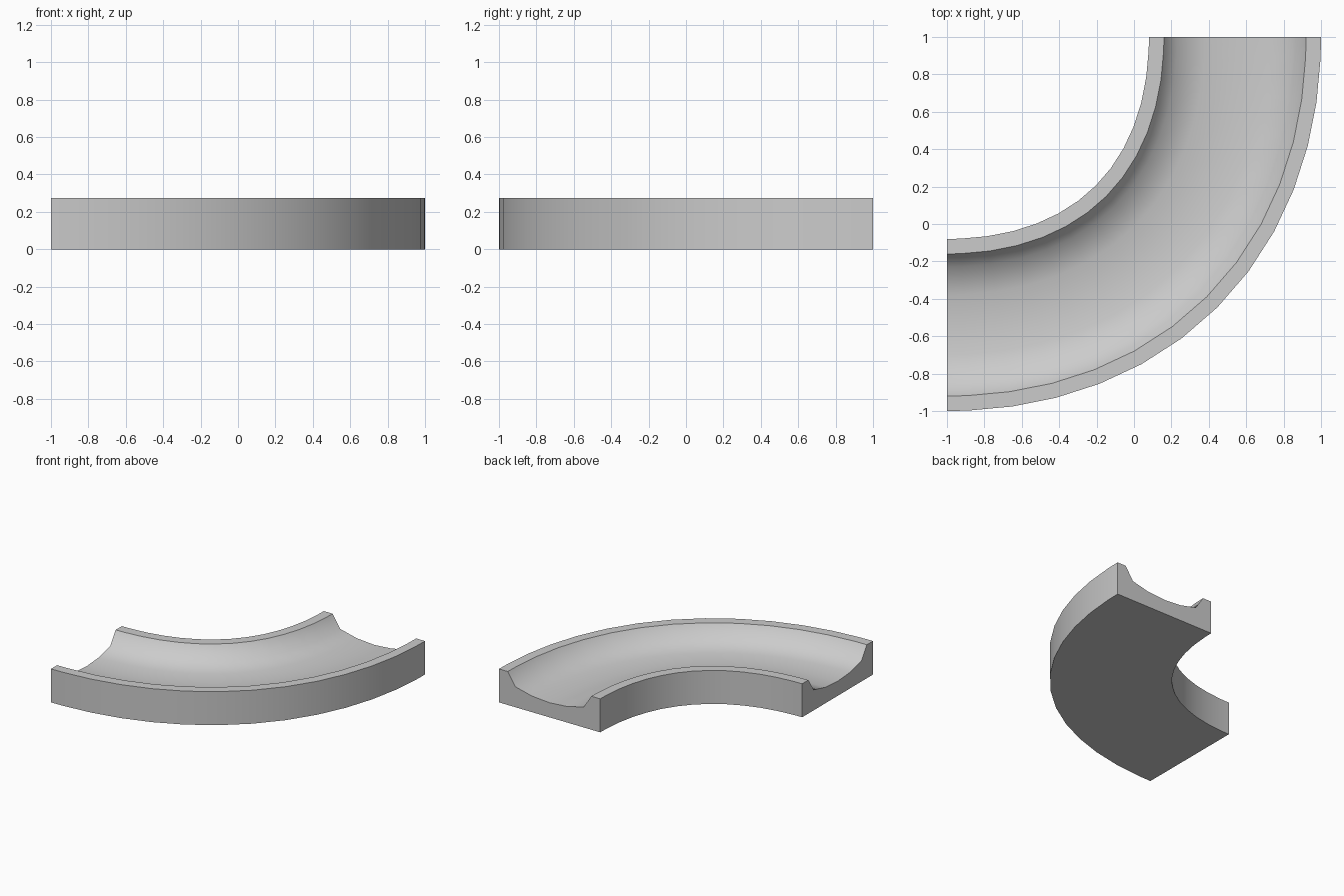
import bpy, bmesh, math
from mathutils import Vector

if "Cube" in bpy.data.objects:
    bpy.data.objects.remove(bpy.data.objects["Cube"])

# Cross-section of the trough: (offset from the centre line, height)
half = [(0.46, 0.0), (0.46, 0.275), (0.38, 0.275), (0.31, 0.168), (0.16, 0.132)]
profile = half + [(0.0, 0.120)] + [(-d, z) for d, z in reversed(half)]

# Centre line: a bezier corner bend, slightly fuller than a circle
R, K = 1.54, 0.607
P = [Vector(p) * R for p in ((1, 0), (1, K), (K, 1), (0, 1))]


def bend(t):
    """Point and outward normal on the centre line."""
    s = 1 - t
    pos = P[0] * s**3 + P[1] * 3 * s * s * t + P[2] * 3 * s * t * t + P[3] * t**3
    tan = (P[1] - P[0]) * s * s + (P[2] - P[1]) * 2 * s * t + (P[3] - P[2]) * t * t
    return pos, Vector((tan.y, -tan.x)).normalized()


# Stations: 13 even steps along the length, starting and ending on half steps
N = 1000
lengths = [0.0]
for i in range(N):
    lengths.append(lengths[-1] + (bend((i + 1) / N)[0] - bend(i / N)[0]).length)
fractions = [0] + [(i + 0.5) / 13 for i in range(13)] + [1]
stations = [min(range(N + 1), key=lambda i: abs(lengths[i] - f * lengths[-1])) / N
            for f in fractions]

# Curved channel: sweep the section around the bend
bm = bmesh.new()
rings = []
for t in stations:
    pos, nor = bend(t)
    ring = [(pos + nor * d, z) for d, z in profile]
    rings.append([bm.verts.new((p.x - 1, 1 - p.y, z)) for p, z in ring])
n = len(profile)
for a, b in zip(rings, rings[1:]):
    for i in range(n):
        j = (i + 1) % n
        bm.faces.new((a[i], a[j], b[j], b[i]))
bm.faces.new(rings[0])
bm.faces.new(rings[-1])
bmesh.ops.recalc_face_normals(bm, faces=bm.faces)

mesh = bpy.data.meshes.new("curved_channel")
bm.to_mesh(mesh)
bm.free()
channel = bpy.data.objects.new("curved_channel", mesh)
bpy.context.collection.objects.link(channel)

# Smooth curved walls, crisp rims and ends
bpy.context.view_layer.objects.active = channel
channel.select_set(True)
bpy.ops.object.shade_smooth_by_angle(angle=math.radians(48))
